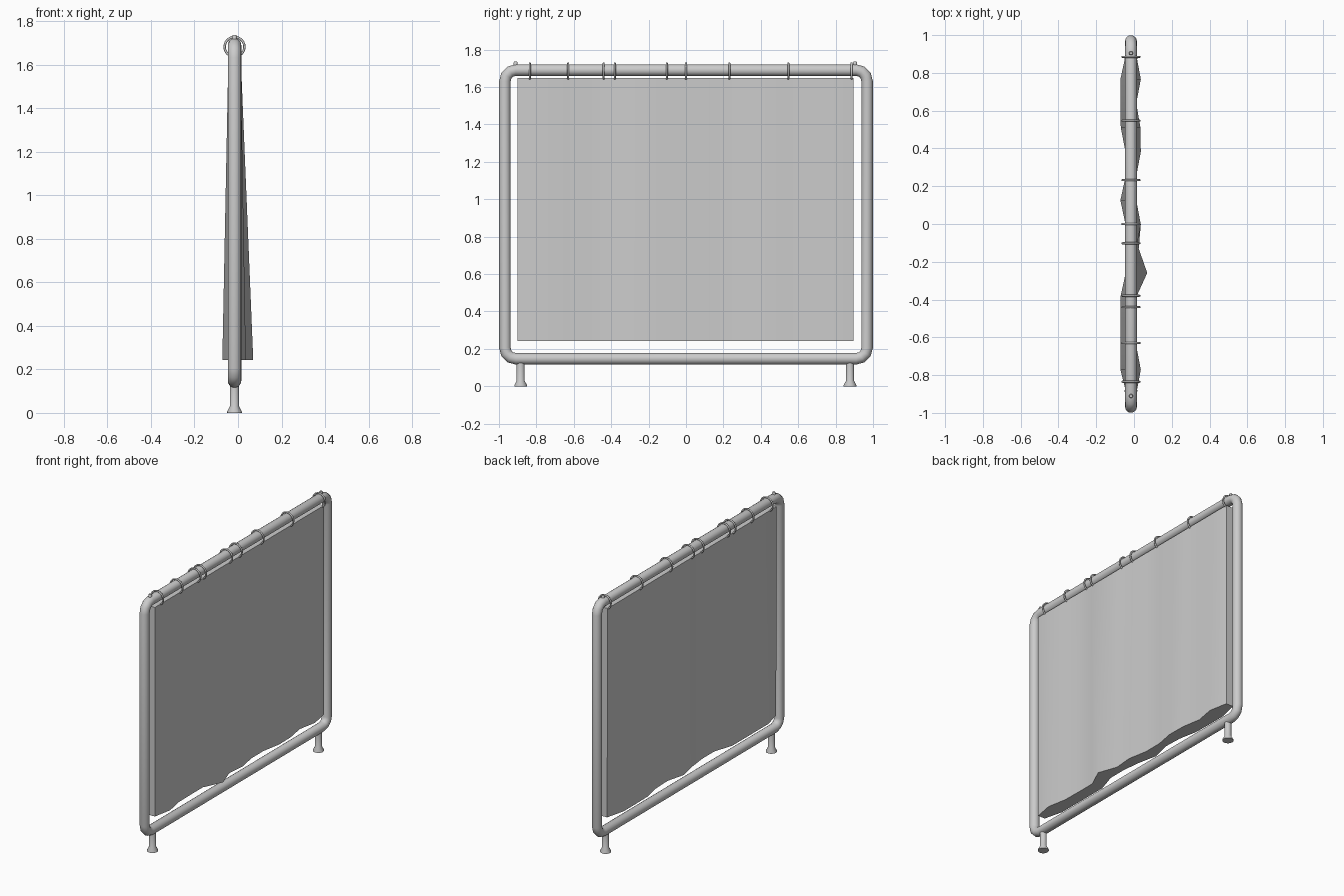
import bpy, bmesh, math
from mathutils import Matrix, Vector

if "Cube" in bpy.data.objects:
    bpy.data.objects.remove(bpy.data.objects["Cube"])

XC = -0.016  # tube plane


def finish(name, bm, angle=40):
    bmesh.ops.recalc_face_normals(bm, faces=bm.faces[:])
    me = bpy.data.meshes.new(name)
    bm.to_mesh(me)
    bm.free()
    ob = bpy.data.objects.new(name, me)
    bpy.context.collection.objects.link(ob)
    bpy.ops.object.select_all(action='DESELECT')
    ob.select_set(True)
    bpy.context.view_layer.objects.active = ob
    bpy.ops.object.shade_smooth_by_angle(angle=math.radians(angle))
    return ob


def lathe(name, y, profile, sides=16):
    """Capped solid of revolution about a vertical axis; profile is (radius, z)."""
    bm = bmesh.new()
    rings = []
    for r, z in profile:
        rings.append([bm.verts.new((XC + r * math.cos(2 * math.pi * i / sides),
                                    y + r * math.sin(2 * math.pi * i / sides), z))
                      for i in range(sides)])
    for a, b in zip(rings, rings[1:]):
        for i in range(sides):
            j = (i + 1) % sides
            bm.faces.new((a[i], a[j], b[j], b[i]))
    bm.faces.new(rings[0])
    bm.faces.new(rings[-1])
    return finish(name, bm)


def sweep_loop(name, path, radius, sides):
    """Round tube along a closed path of (y, z, outward angle, mitre scale)."""
    bm = bmesh.new()
    rings = []
    for y, z, ang, k in path:
        ring = []
        for i in range(sides):
            t = 2 * math.pi * i / sides
            o = radius * math.cos(t) * k
            ring.append(bm.verts.new((XC + radius * math.sin(t),
                                      y + o * math.cos(ang), z + o * math.sin(ang))))
        rings.append(ring)
    for n, a in enumerate(rings):
        b = rings[(n + 1) % len(rings)]
        for i in range(sides):
            j = (i + 1) % sides
            bm.faces.new((a[i], a[j], b[j], b[i]))
    return finish(name, bm)


# Tubular frame: rounded rectangle
hy, z0, z1, cr, steps = 0.968, 0.147, 1.69, 0.058, 3
path = []
corners = [(hy - cr, z1 - cr, 0), (-hy + cr, z1 - cr, 90),
           (-hy + cr, z0 + cr, 180), (hy - cr, z0 + cr, 270)]
for cy, cz, start in corners:
    for s in range(steps + 1):
        a = math.radians(start + 90 * s / steps)
        path.append((cy + cr * math.cos(a), cz + cr * math.sin(a), a, 1.0))
sweep_loop("frame_tube", path, 0.031, 16)

# Feet with flared base pads, and small bolts on the top rail
for side, y in (("left", -0.884), ("right", 0.877)):
    lathe(side + "_foot", y, [(0.034, 0), (0.034, 0.006), (0.021, 0.03), (0.021, 0.14)])
for side, y in (("left", -0.911), ("right", 0.904)):
    lathe(side + "_bolt", y, [(0.011, 1.70), (0.011, 1.73), (0.008, 1.735)], 10)

# Hanging rings, unevenly spaced along the top rail
ring_y = [-0.835, -0.63, -0.44, -0.38, -0.102, 0.0, 0.232, 0.547, 0.885]
for n, y in enumerate(ring_y):
    bpy.ops.mesh.primitive_torus_add(location=(XC, y, 1.681), rotation=(math.pi / 2, 0, 0),
                                     major_radius=0.0455, minor_radius=0.0055,
                                     major_segments=24, minor_segments=8)
    bpy.context.object.name = "hanging_ring_%d" % (n + 1)
    bpy.ops.object.shade_smooth_by_angle(angle=math.radians(50))

# Curtain: thin closed sheet, straight at the top and wavy at the hem
back = [-.04, -.072, -.072, -.072, -.072, -.03, -.03, -.045, -.072, -.04, -.045, -.07, -.072, -.072, -.04]
front = [.012, .036, .012, .01, .01, .07, .025, .036, .012, .012, .036, .034, .012, .036, .012]
bm = bmesh.new()
cols = []
n = len(back)
for i in range(n):
    y = -0.9 + 1.795 * i / (n - 1)
    cols.append([bm.verts.new(c) for c in ((-0.044, y, 1.648), (0.012, y, 1.648),
                                           (front[i], y, 0.243), (back[i], y, 0.243))])
for a, b in zip(cols, cols[1:]):
    for i in range(4):
        j = (i + 1) % 4
        bm.faces.new((a[i], a[j], b[j], b[i]))
bm.faces.new(cols[0])
bm.faces.new(cols[-1])
finish("curtain", bm, 60)
